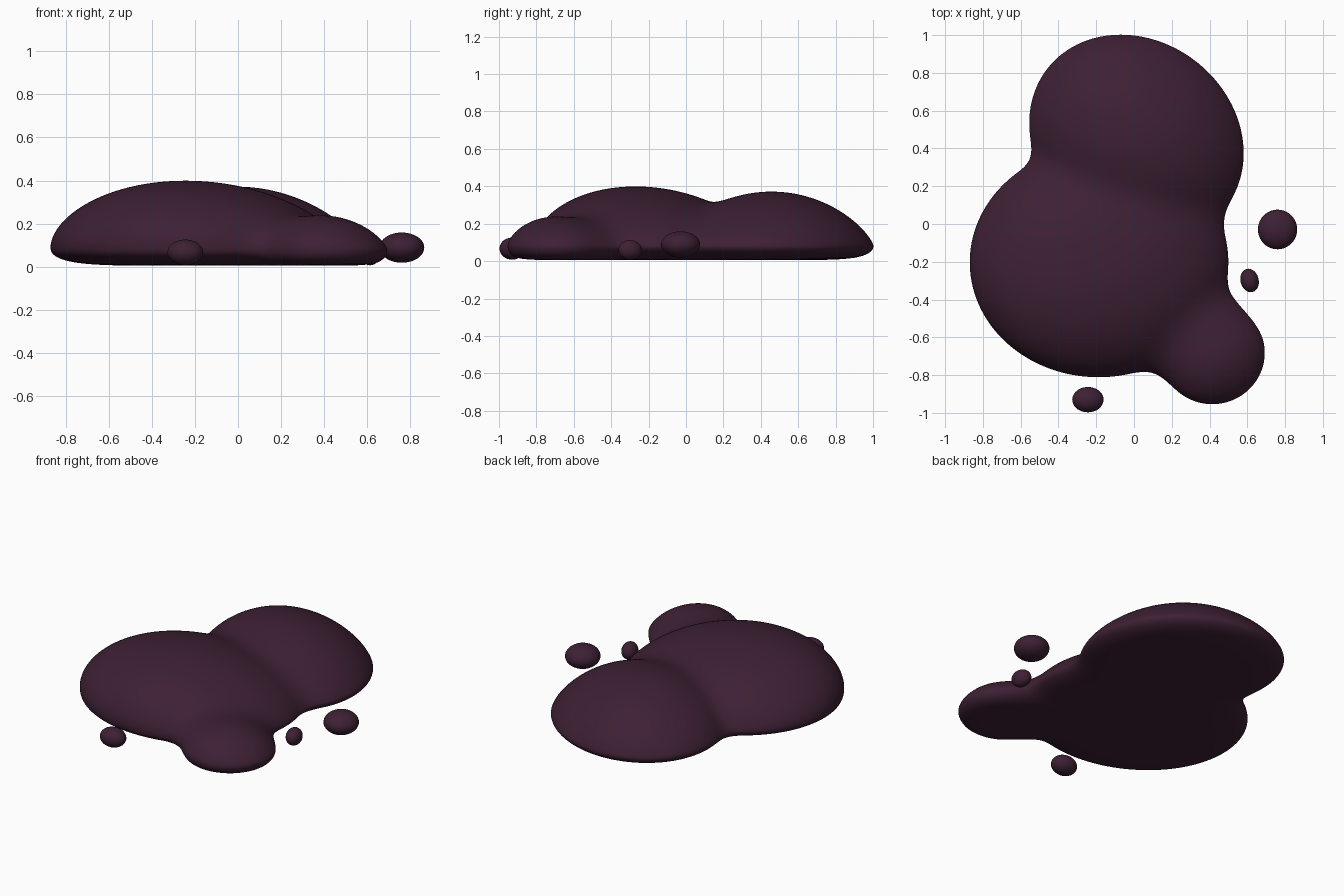
import bpy, bmesh, math
from mathutils import Vector

if "Cube" in bpy.data.objects:
    bpy.data.objects.remove(bpy.data.objects["Cube"])

goo = bpy.data.materials.new("dark plum goo")
goo.diffuse_color = (0.047, 0.0145, 0.034, 1)
goo.use_nodes = True
goo.node_tree.nodes["Principled BSDF"].inputs["Base Color"].default_value = goo.diffuse_color

Z0 = 0.08  # height of the widest rim
# lobes: centre x, y, radii a, b, tilt, peak height, peak shift x, y, dome power
LOBES = [(-0.185, -0.20, 0.685, 0.61, 0.0, 0.400, -0.06, -0.07, 1.65),
         (0.013, 0.455, 0.60, 0.515, math.radians(-38), 0.373, -0.02, 0.0, 1.35),
         (0.415, -0.68, 0.28, 0.275, 0.0, 0.240, -0.03, -0.01, 1.55)]


def lobe(p, cx, cy, a, b, tilt, top, sx, sy, power):
    """Leaning dome above the rim, nearly flat below it; negative inside."""
    z = p.z - Z0
    zeta = min(max(z / (top - Z0), 0), 1)
    x, y = p.x - cx - sx * zeta, p.y - cy - sy * zeta
    c, s = math.cos(tilt), math.sin(tilt)
    rho2 = ((x * c + y * s) / a) ** 2 + ((y * c - x * s) / b) ** 2
    if z >= 0:
        k = math.sqrt(rho2 + (z / (top - Z0)) ** power)
    else:
        k = (rho2 ** 3 + (z / (Z0 - 0.005)) ** 2) ** (1 / 6)
    return (k - 1) * (a + b) / 2


def smooth_min(a, b, k):
    h = max(k - abs(a - b), 0) / k
    return min(a, b) - h * h * k / 4


def field(p):
    d = [lobe(p, *l) for l in LOBES]
    blend = smooth_min(smooth_min(d[0], d[1], 0.11), d[2], 0.17)
    return max(blend, 0.005 - p.z)  # flat underside


def finish(bm, name):
    for f in bm.faces:
        f.smooth = True
    me = bpy.data.meshes.new(name)
    bm.to_mesh(me)
    bm.free()
    me.materials.append(goo)
    ob = bpy.data.objects.new(name, me)
    bpy.context.collection.objects.link(ob)
    return ob


# puddle body: a sphere pushed out onto the blended lobes
bm = bmesh.new()
bmesh.ops.create_icosphere(bm, subdivisions=7, radius=1)
centre = Vector((0.05, -0.10, 0.04))
for v in bm.verts:
    d = Vector((v.co.x * 0.7, v.co.y * 0.9, v.co.z * 0.25))
    lo, hi = 0.0, 3.0
    for _ in range(20):
        mid = (lo + hi) / 2
        if field(centre + d * mid) < 0:
            lo = mid
        else:
            hi = mid
    v.co = centre + d * lo
# relax the creases between lobes
for _ in range(6):
    bmesh.ops.smooth_vert(bm, verts=bm.verts, factor=0.5,
                          use_axis_x=True, use_axis_y=True, use_axis_z=True)
finish(bm, "puddle_body")

# loose droplets: name, location, radii, tilt
for name, loc, rad, tilt in [
        ("large_droplet", (0.760, -0.029, 0.089), (0.104, 0.105, 0.070), 0),
        ("small_droplet", (0.612, -0.299, 0.060), (0.048, 0.063, 0.053), 0.25),
        ("front_droplet", (-0.244, -0.930, 0.067), (0.083, 0.067, 0.059), 0)]:
    bm = bmesh.new()
    bmesh.ops.create_uvsphere(bm, u_segments=40, v_segments=24, radius=1)
    bmesh.ops.scale(bm, vec=rad, verts=bm.verts)
    ob = finish(bm, name)
    ob.location = loc
    ob.rotation_euler.z = tilt
